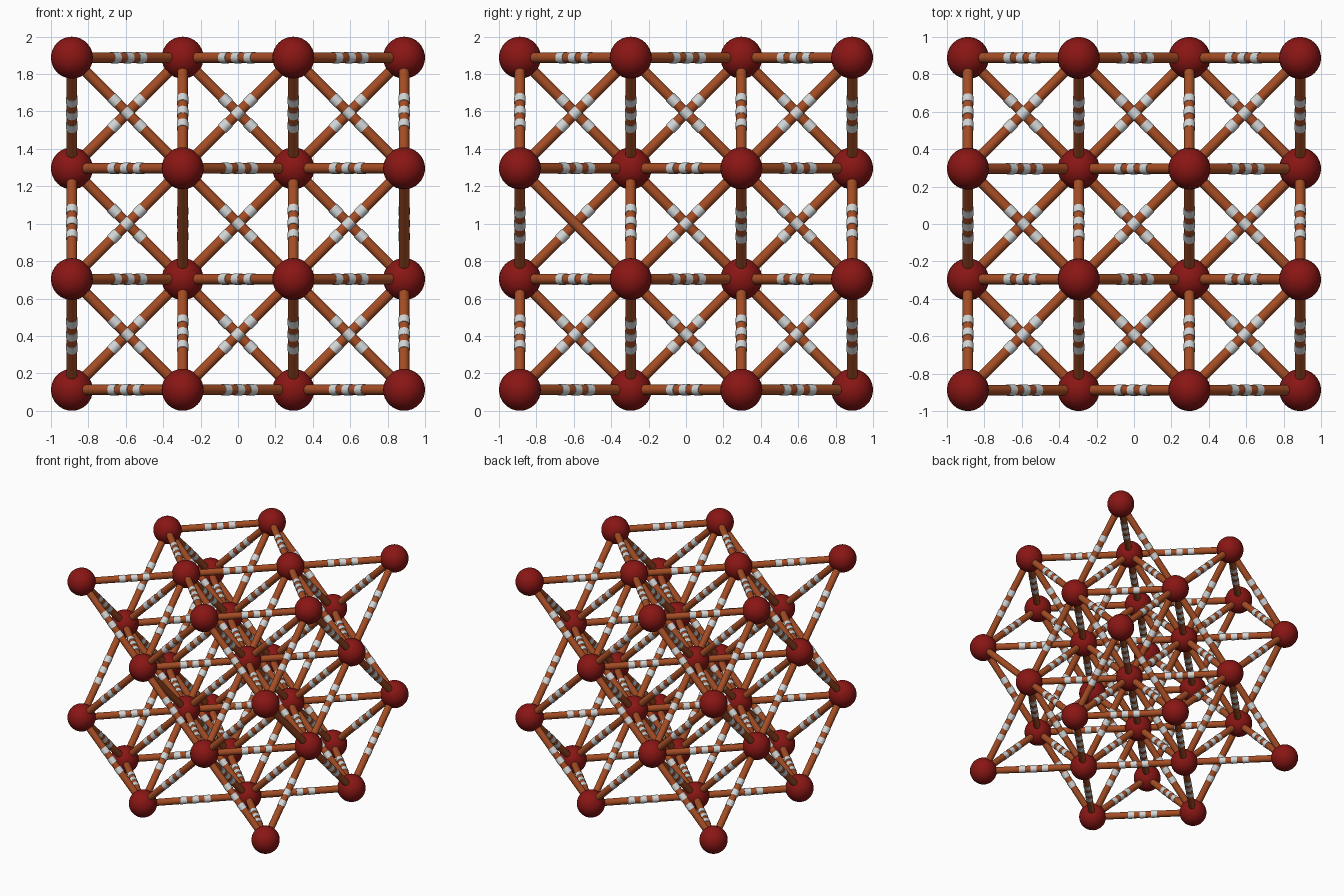
import bpy
from itertools import product
from mathutils import Vector

if "Cube" in bpy.data.objects:
    bpy.data.objects.remove(bpy.data.objects["Cube"])

STEP, BALL_R, ROD_R, BAND_R = 0.592, 0.112, 0.028, 0.0305
BAND_W, BAND_GAP = 0.05, 0.096


def material(name, rgb):
    m = bpy.data.materials.new(name)
    m.diffuse_color = (*rgb, 1)
    m.use_nodes = True
    m.node_tree.nodes["Principled BSDF"].inputs["Base Color"].default_value = m.diffuse_color
    return m


RED = material("dark_red", (0.25, 0.008, 0.007))
BROWN = material("copper_brown", (0.38, 0.075, 0.018))
WHITE = material("pale_grey", (0.65, 0.68, 0.69))


def template(mat):
    # finish the active primitive and return its mesh for sharing
    ob = bpy.context.object
    bpy.ops.object.shade_smooth_by_angle()
    ob.data.materials.append(mat)
    mesh = ob.data
    bpy.data.objects.remove(ob)
    return mesh


def place(name, mesh, loc, rot=None):
    ob = bpy.data.objects.new(name, mesh)
    ob.location = loc
    if rot:
        ob.rotation_euler = rot.to_euler()
    bpy.context.collection.objects.link(ob)


bpy.ops.mesh.primitive_uv_sphere_add(segments=32, ring_count=16, radius=BALL_R)
ball_mesh = template(RED)
bpy.ops.mesh.primitive_cylinder_add(vertices=20, radius=ROD_R, depth=STEP * 2 ** 0.5)
rod_mesh = template(BROWN)
bpy.ops.mesh.primitive_cylinder_add(vertices=20, radius=BAND_R, depth=BAND_W)
band_mesh = template(WHITE)


def position(n):
    return Vector(((n[0] - 1.5) * STEP, (n[1] - 1.5) * STEP, n[2] * STEP + BALL_R))


# balls on every second point of a 4 x 4 x 4 grid
nodes = [n for n in product(range(4), repeat=3) if sum(n) % 2 == 1]
for n in nodes:
    place("ball", ball_mesh, position(n))

# two rods carry no bands
plain = [{(i, 0, 2), (i, 1, 1)} for i in (1, 3)]

# rods between diagonal neighbours, with three bands around the middle
for index, a in enumerate(nodes):
    for b in nodes[index + 1:]:
        if sum((p - q) ** 2 for p, q in zip(a, b)) != 2:
            continue
        pa, pb = position(a), position(b)
        axis = (pb - pa).normalized()
        rot = axis.to_track_quat('Z', 'Y')
        mid = (pa + pb) / 2
        place("rod", rod_mesh, mid, rot)
        if {a, b} not in plain:
            for s in (-1, 0, 1):
                place("band", band_mesh, mid + axis * s * BAND_GAP, rot)
